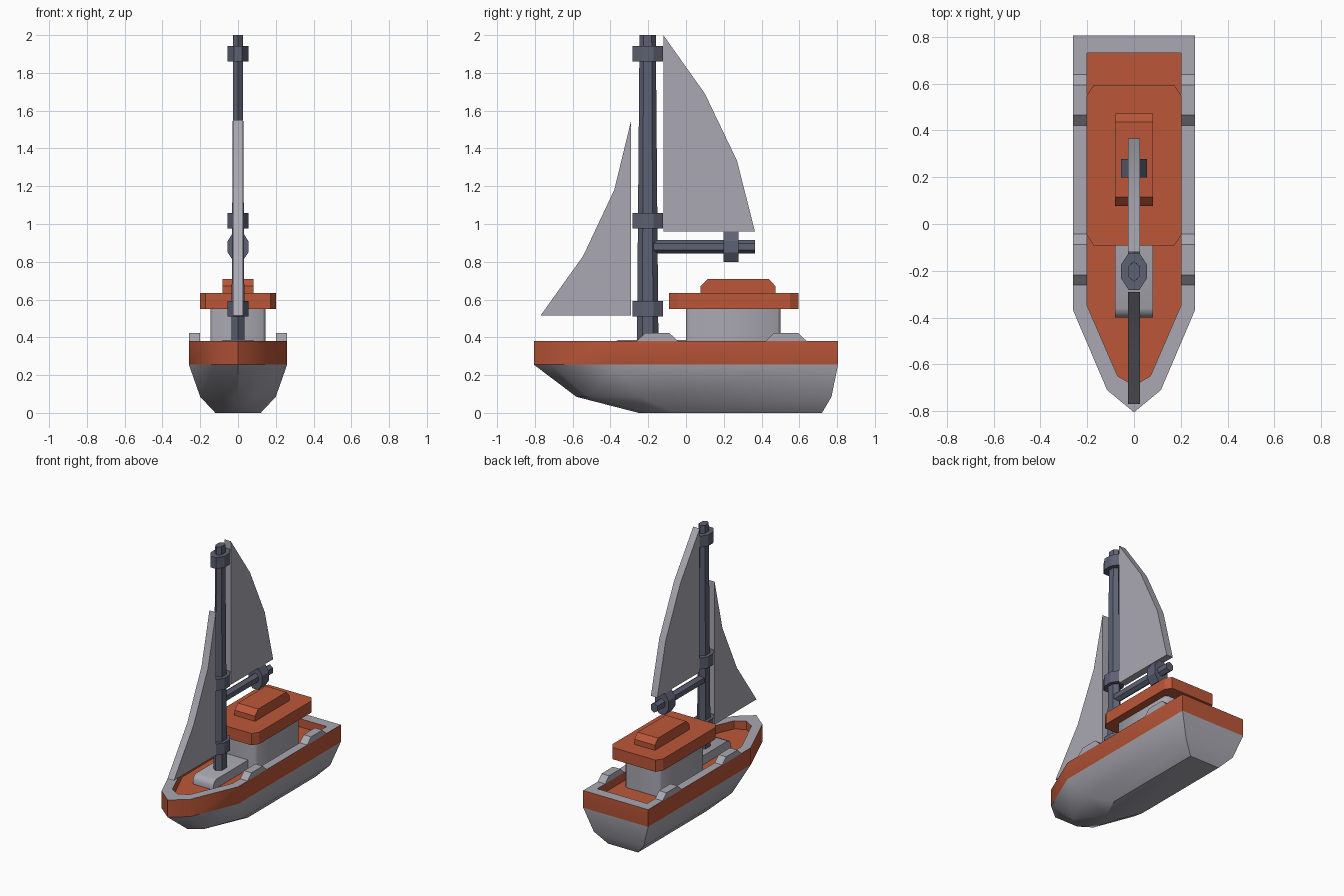
import bpy, bmesh, math

old = bpy.data.objects.get("Cube")
if old:
    bpy.data.objects.remove(old)


def material(name, rgb):
    m = bpy.data.materials.new(name)
    m.use_nodes = True
    m.diffuse_color = (*rgb, 1)
    m.node_tree.nodes["Principled BSDF"].inputs["Base Color"].default_value = (*rgb, 1)
    return m


GREY = material("pale_grey", (0.40, 0.39, 0.44))
ORANGE = material("burnt_orange", (0.50, 0.095, 0.04))
SLATE = material("slate_blue", (0.11, 0.12, 0.17))


def loft(name, rings, mats, cap=True, smooth=None, rule=None):
    """Skin matching rings of points; rule picks the colour of each face."""
    bm = bmesh.new()
    loops = [[bm.verts.new(p) for p in ring] for ring in rings]
    n = len(rings[0])
    for a, b in zip(loops, loops[1:]):
        for i in range(n):
            j = (i + 1) % n
            bm.faces.new((a[i], a[j], b[j], b[i]))
    if cap:
        bm.faces.new(loops[0][::-1])
        bm.faces.new(loops[-1])
    bmesh.ops.recalc_face_normals(bm, faces=bm.faces)
    if rule:
        for f in bm.faces:
            f.material_index = rule(f)
    mesh = bpy.data.meshes.new(name)
    bm.to_mesh(mesh)
    bm.free()
    for m in mats:
        mesh.materials.append(m)
    ob = bpy.data.objects.new(name, mesh)
    bpy.context.collection.objects.link(ob)
    if smooth:
        bpy.ops.object.select_all(action='DESELECT')
        ob.select_set(True)
        bpy.context.view_layer.objects.active = ob
        bpy.ops.object.shade_smooth_by_angle(angle=math.radians(smooth))
    return ob


def mirrored(half):
    """Close a half outline whose first point lies on the centre line."""
    return half + [(-x, y) for x, y in reversed(half) if x > 0]


def at(outline, z):
    return [(x, y, z) for x, y in outline]


def octagon(w, d, cw, cd, cy=0):
    """Rectangle of half size w by d with corners cut by cw and cd."""
    q = [(w, d - cd), (w - cw, d)]
    right = [(w, cd - d)] + q
    pts = right + [(cw - w, d), (-w, d - cd), (-w, cd - d), (cw - w, -d), (w - cw, -d)]
    return [(x, y + cy) for x, y in pts]


def side_slab(name, profile, x0, x1, mat, smooth=None):
    """Extrude a (y, z) profile across x."""
    return loft(name, [[(x, y, z) for y, z in profile] for x in (x0, x1)], [mat], smooth=smooth)


# Hull: lower body, painted band, rim and sunken deck
sheer = mirrored([(0, -0.805), (0.115, -0.71), (0.26, -0.37), (0.26, 0.805)])
chine = mirrored([(0, -0.58), (0.09, -0.52), (0.2, -0.24), (0.2, 0.77)])
keel = mirrored([(0, -0.25), (0.05, -0.22), (0.12, -0.06), (0.12, 0.72)])
inner = mirrored([(0, -0.69), (0.07, -0.65), (0.2, -0.35), (0.2, 0.73)])


def hull_colour(f):
    z = f.calc_center_median().z
    rim = z > 0.37
    return 0 if rim or z < 0.25 else 1


loft("hull", [at(keel, 0), at(chine, 0.085), at(sheer, 0.255), at(sheer, 0.38),
              at(inner, 0.38), at(inner, 0.32)], [GREY, ORANGE], smooth=30, rule=hull_colour)

# Rail blocks, two on each side
for side, label in ((1, "left"), (-1, "right")):
    for place, y in (("front", -0.152), ("rear", 0.53)):
        block = [(y - 0.11, 0.379), (y - 0.065, 0.422), (y + 0.065, 0.422), (y + 0.11, 0.379)]
        side_slab(f"{label}_{place}_rail_block", block, side * 0.2, side * 0.26, GREY)

# Cabin with roof and hatch
cabin = octagon(0.145, 0.25, 0.015, 0.015, 0.25)
loft("cabin", [at(cabin, 0.32), at(cabin, 0.55)], [GREY], smooth=50)
roof = octagon(0.202, 0.343, 0.03, 0.045, 0.252)
loft("roof", [at(roof, 0.55), at(roof, 0.635)], [ORANGE])
side_slab("roof_hatch", [(0.078, 0.635), (0.078, 0.672), (0.115, 0.71), (0.437, 0.71),
                         (0.473, 0.672), (0.473, 0.635)], -0.082, 0.082, ORANGE)

# Mast step
side_slab("mast_step", [(-0.4, 0.32), (-0.4, 0.35), (-0.385, 0.375), (-0.36, 0.385),
                        (0.01, 0.385), (0.01, 0.32)], -0.082, 0.082, GREY, smooth=50)

# Mast, tapered and six sided
def hexagon(w, d):
    return [(0, -d), (w, -d / 2), (w, d / 2), (0, d), (-w, d / 2), (-w, -d / 2)]


def shift(outline, y):
    return [(px, py + y) for px, py in outline]


MAST_Y = -0.203
loft("mast", [at(shift(hexagon(0.035, 0.057), MAST_Y), 0.37),
              at(shift(hexagon(0.025, 0.043), MAST_Y), 2.0)], [SLATE])
collar = octagon(0.055, 0.08, 0.033, 0.05)
for name, z in (("lower", 0.551), ("middle", 1.018), ("upper", 1.901)):
    ring = shift(collar, MAST_Y)
    loft(f"{name}_mast_collar", [at(ring, z - 0.041), at(ring, z + 0.041)], [SLATE])


# Boom and its collar, running along y
def along_y(name, outline, y0, y1, z):
    loft(name, [[(px, y, z + pz) for px, pz in outline] for y in (y0, y1)], [SLATE])


along_y("boom", hexagon(0.026, 0.036), -0.18, 0.365, 0.88)
along_y("boom_collar", collar, 0.198, 0.278, 0.88)

# Sails
side_slab("main_sail", [(-0.12, 0.96), (0.365, 0.96), (0.27, 1.335), (0.1, 1.69), (-0.12, 2.0)],
          -0.026, 0.026, GREY, smooth=40)
side_slab("fore_sail", [(-0.29, 0.515), (-0.29, 1.55), (-0.38, 1.18), (-0.545, 0.83), (-0.77, 0.515)],
          -0.026, 0.026, GREY, smooth=40)
